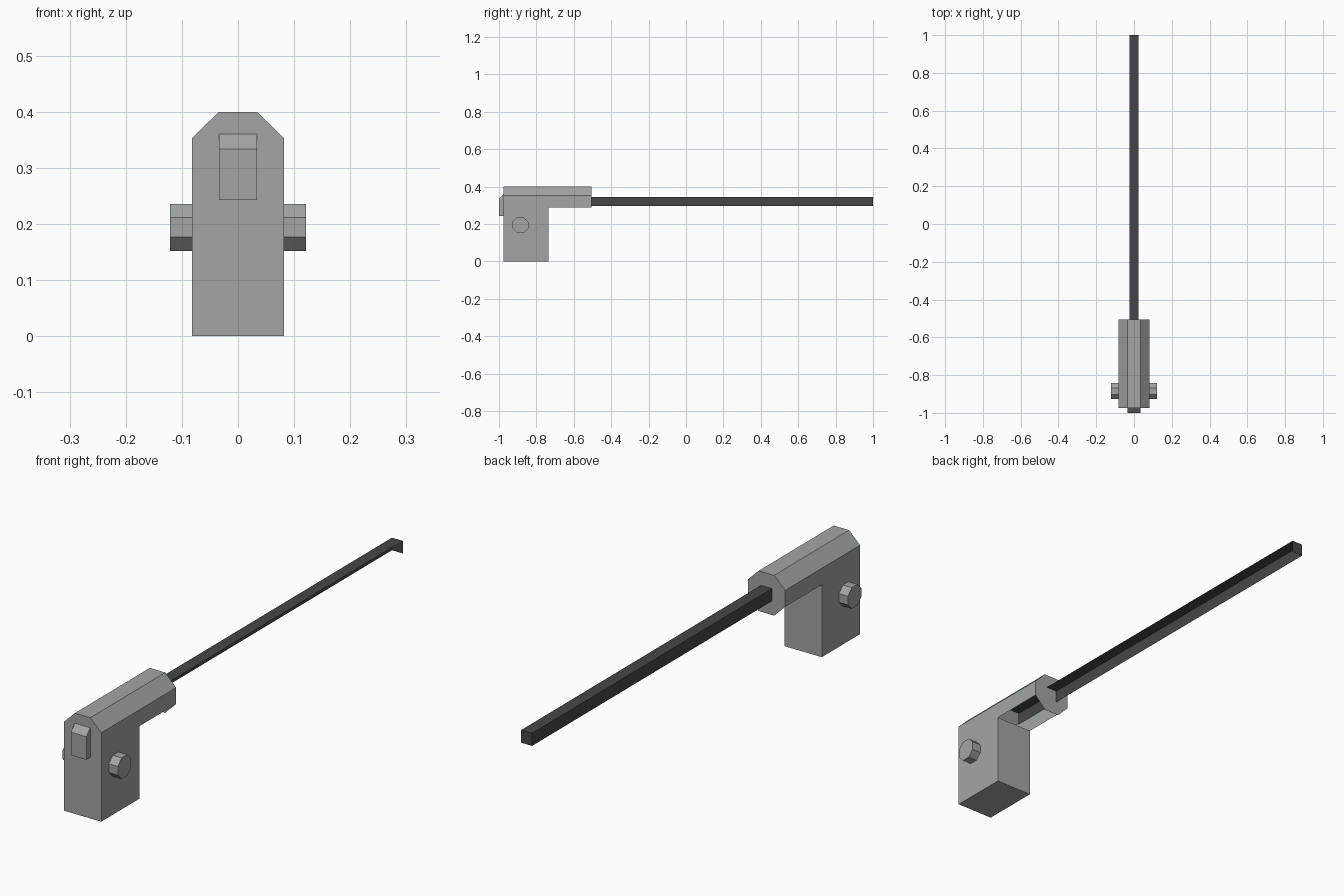
import bpy
import bmesh
import math

if "Cube" in bpy.data.objects:
    bpy.data.objects.remove(bpy.data.objects["Cube"], do_unlink=True)


def make_material(name, colour):
    mat = bpy.data.materials.new(name)
    mat.use_nodes = True
    mat.diffuse_color = (*colour, 1)
    mat.node_tree.nodes["Principled BSDF"].inputs["Base Color"].default_value = (*colour, 1)
    return mat


grey = make_material("light_grey_metal", (0.36, 0.38, 0.375))
charcoal = make_material("charcoal_metal", (0.062, 0.061, 0.068))


def build(name, faces, mat):
    """Make an object from flat polygons, welding shared corners."""
    bm = bmesh.new()
    for pts in faces:
        bm.faces.new([bm.verts.new(p) for p in pts])
    bmesh.ops.remove_doubles(bm, verts=bm.verts, dist=0.0005)
    bmesh.ops.recalc_face_normals(bm, faces=bm.faces)
    mesh = bpy.data.meshes.new(name)
    bm.to_mesh(mesh)
    bm.free()
    mesh.materials.append(mat)
    obj = bpy.data.objects.new(name, mesh)
    bpy.context.collection.objects.link(obj)
    return obj


def strip(section, y0, y1):
    """Sweep an open x-z section along y, one quad per segment."""
    return [[(a[0], y0, a[1]), (b[0], y0, b[1]), (b[0], y1, b[1]), (a[0], y1, a[1])]
            for a, b in zip(section, section[1:])]


def prism(profile, half):
    """Closed y-z profile extruded across x."""
    n = len(profile)
    faces = [[(s * half, y, z) for y, z in profile] for s in (-1, 1)]
    for i in range(n):
        a, b = profile[i], profile[(i + 1) % n]
        faces.append([(-half, *a), (half, *a), (half, *b), (-half, *b)])
    return faces


# Housing: upright block with an eight-sided sleeve, open underneath
W, C = 0.082, 0.034
FRONT, HEEL, BACK = -0.975, -0.735, -0.505
LOW, SHOULDER, TOP = 0.288, 0.353, 0.40
roof = [(-W, SHOULDER), (-C, TOP), (C, TOP), (W, SHOULDER)]
housing = strip(roof, FRONT, BACK)
side = [(FRONT, 0), (HEEL, 0), (HEEL, LOW), (BACK, LOW), (BACK, SHOULDER), (FRONT, SHOULDER)]
for s in (-1, 1):
    housing.append([(s * W, y, z) for y, z in side])
housing.append([(x, FRONT, z) for x, z in [(-W, 0)] + roof + [(W, 0)]])
housing.append([(x, BACK, z) for x, z in
                roof + [(W, LOW), (C, 0.24), (-C, 0.24), (-W, LOW)]])
housing.append([(-W, HEEL, 0), (W, HEEL, 0), (W, HEEL, LOW), (-W, HEEL, LOW)])
housing.append([(-W, FRONT, 0), (W, FRONT, 0), (W, HEEL, 0), (-W, HEEL, 0)])
build("housing", housing, grey)

# Front catch with a sloped top
build("front_catch", prism([(-1.0, 0.243), (-0.97, 0.243), (-0.97, 0.36),
                            (-0.975, 0.36), (-1.0, 0.334)], C), grey)

# Eight-sided cross pin through the block
r = 0.042 / math.cos(math.pi / 8)
pin = [(-0.885 + r * math.cos((i + 0.5) * math.pi / 4),
        0.194 + r * math.sin((i + 0.5) * math.pi / 4)) for i in range(8)]
build("cross_pin", prism(pin, 0.121), grey)

# Long rod: angle strip (top and one side) with a square end plate
H, Z0, Z1 = 0.024, 0.295, 0.345
rod = strip([(-H, Z0), (-H, Z1), (H, Z1)], HEEL, 1.0)
rod.append([(-H, 1.0, Z0), (-H, 1.0, Z1), (H, 1.0, Z1), (H, 1.0, Z0)])
build("long_rod", rod, charcoal)
